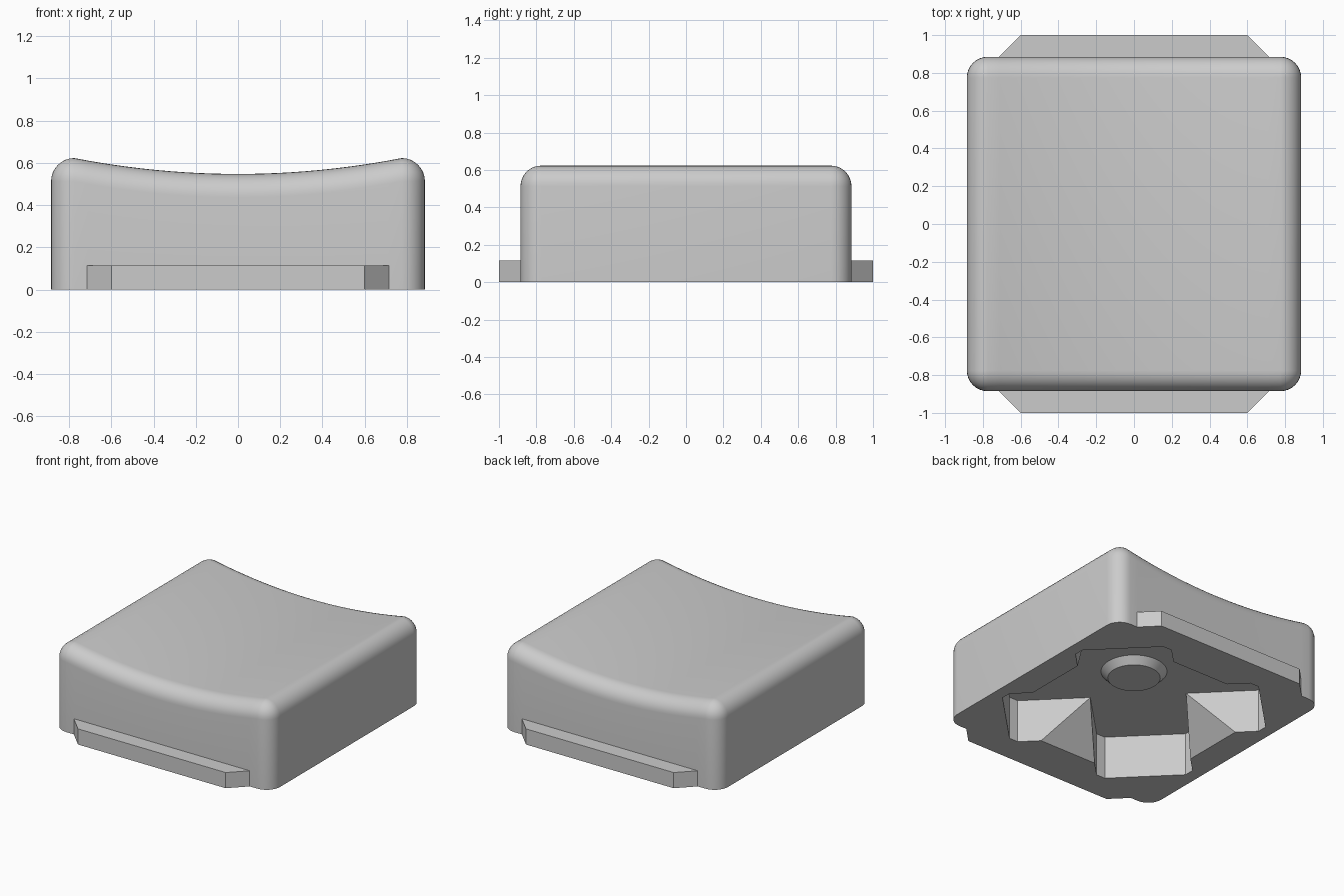
import bpy, bmesh
from math import sin, cos, pi, radians, sqrt
from mathutils import Matrix, Vector

if "Cube" in bpy.data.objects:
    bpy.data.objects.remove(bpy.data.objects["Cube"], do_unlink=True)

HALF, R = 0.885, 0.11          # body half width, edge rounding
CORE = HALF - R
STEPS, ARC = 24, 8             # segments across the dished top, per rounding
DEPTH = 0.315                  # pocket depth

grey = bpy.data.materials.new("light_grey")
grey.use_nodes = True
grey.diffuse_color = (0.6, 0.6, 0.6, 1)
grey.node_tree.nodes["Principled BSDF"].inputs["Base Color"].default_value = (0.6, 0.6, 0.6, 1)


def finish(bm, name):
    bmesh.ops.remove_doubles(bm, verts=bm.verts[:], dist=0.0001)
    bmesh.ops.recalc_face_normals(bm, faces=bm.faces[:])
    mesh = bpy.data.meshes.new(name)
    bm.to_mesh(mesh)
    bm.free()
    mesh.materials.append(grey)
    obj = bpy.data.objects.new(name, mesh)
    bpy.context.collection.objects.link(obj)
    bpy.ops.object.select_all(action='DESELECT')
    obj.select_set(True)
    bpy.context.view_layer.objects.active = obj
    bpy.ops.object.shade_smooth_by_angle(angle=radians(30))
    return obj


def bridge(bm, a, b):
    n = len(a)
    for i in range(n):
        j = (i + 1) % n
        bm.faces.new((a[i], a[j], b[j], b[i]))


def loop_edges(bm, ring):
    return [bm.edges.get((v, ring[i - 1])) for i, v in enumerate(ring)]


def outline(r):
    """Rounded square with corner radius r around the fixed core."""
    xs = [CORE * (2 * i / STEPS - 1) for i in range(STEPS + 1)]
    h = CORE + r
    sides = [[(x, -h) for x in xs], [(h, -CORE), (h, CORE)],
             [(-x, h) for x in xs], [(-h, CORE), (-h, -CORE)]]
    centres = [(CORE, -CORE), (CORE, CORE), (-CORE, CORE), (-CORE, -CORE)]
    pts = []
    for k in range(4):
        pts += sides[k]
        for i in range(1, ARC):
            a = pi / 2 * (k - 1 + i / ARC)
            pts.append((centres[k][0] + r * cos(a), centres[k][1] + r * sin(a)))
    return pts


def top_z(x):
    return 0.548 + 0.125 * min(abs(x), CORE) ** 2


# Body: straight walls, rounded rim and dished top
bm = bmesh.new()
base = [bm.verts.new((x, y, 0)) for x, y in outline(R)]
ring = base
for i in range(ARC + 1):
    a = pi / 2 * i / ARC
    new = [bm.verts.new((x, y, top_z(x) - R * (1 - sin(a))))
           for x, y in outline(R * cos(a))]
    bridge(bm, ring, new)
    ring = new
back = STEPS + 1 + ARC - 1 + 2 + ARC - 1
for i in range(STEPS):
    bm.faces.new((ring[i], ring[i + 1],
                  ring[back + STEPS - i - 1], ring[back + STEPS - i]))

# Pocket: four diagonal arms, with a sloped facet between neighbouring arms
ARM, TIP, CUT, SLOPE = 0.32, 0.855, 0.05, 0.2325
inner = ARM * sqrt(2)
rim, floor = [], []
for k in range(4):
    turn = Matrix.Rotation(k * pi / 2, 3, 'Z')
    diag = Matrix.Rotation(k * pi / 2 - pi / 4, 3, 'Z')
    tip = [diag @ Vector(p) for p in ((TIP - CUT, -ARM, 0), (TIP, CUT - ARM, 0),
                                      (TIP, ARM - CUT, 0), (TIP - CUT, ARM, 0))]
    low = [turn @ Vector((SLOPE, -inner - SLOPE, 0))] + tip
    low.append(turn @ Vector((inner + SLOPE, -SLOPE, 0)))
    high = [turn @ Vector((0, -inner, 0))] + tip
    rim += [bm.verts.new(p) for p in low]
    floor += [bm.verts.new((p.x, p.y, DEPTH)) for p in high]
for k in range(4):
    s = k * 6
    corners = floor[k * 5:k * 5 + 5] + [floor[(k * 5 + 5) % 20]]
    for i in range(5):
        bm.faces.new((rim[s + i], rim[s + i + 1], corners[i + 1], corners[i]))
    bm.faces.new((rim[s + 5], rim[(s + 6) % 24], corners[5]))
bm.faces.new(floor)

# Underside between the outer wall and the pocket rim
bmesh.ops.triangle_fill(bm, use_beauty=True, use_dissolve=False,
                        edges=loop_edges(bm, base) + loop_edges(bm, rim),
                        normal=(0, 0, -1))
finish(bm, "cap_body")

# Tapered boss on the pocket floor
bm = bmesh.new()
bmesh.ops.create_cone(bm, cap_ends=True, segments=48, radius1=0.175, radius2=0.22,
                      depth=0.05, matrix=Matrix.Translation((0, 0, DEPTH - 0.025)))
finish(bm, "pocket_boss")

# Retaining tabs at front and back
for name, s in (("front_tab", -1), ("back_tab", 1)):
    bm = bmesh.new()
    shape = [(-0.715, HALF), (-0.6, 1), (0.6, 1), (0.715, HALF)]
    low, high = [[bm.verts.new((x, s * y, z)) for x, y in shape] for z in (0, 0.115)]
    bridge(bm, low, high)
    bm.faces.new(low)
    bm.faces.new(high)
    finish(bm, name)
